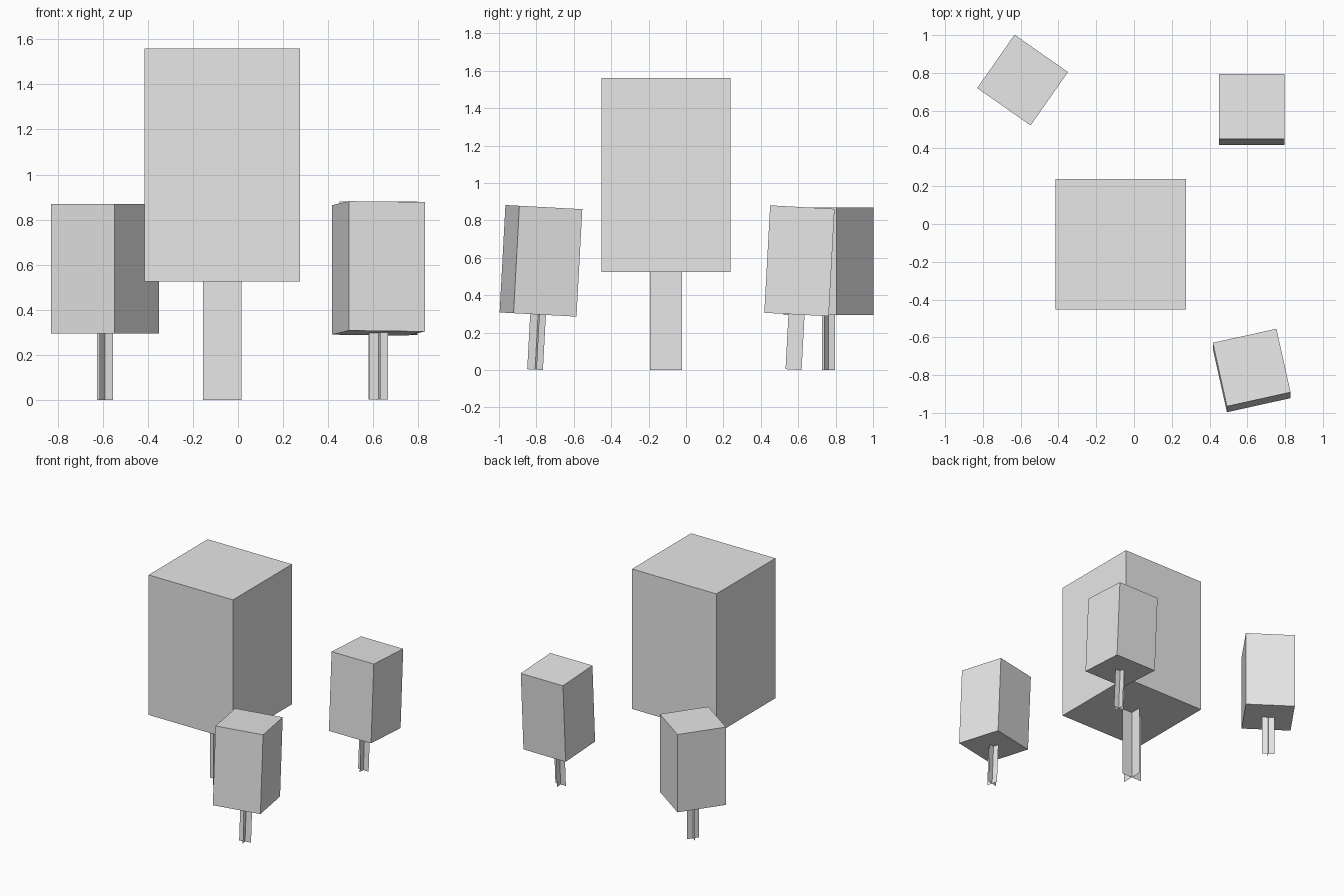
import bpy
import bmesh
from math import radians
from mathutils import Matrix, Vector

cube = bpy.data.objects.get("Cube")
if cube:
    bpy.data.objects.remove(cube, do_unlink=True)

# One plain grey for everything
grey = bpy.data.materials.new("plain_grey")
grey.use_nodes = True
colour = (0.8, 0.8, 0.8, 1.0)
grey.diffuse_color = colour
grey.node_tree.nodes["Principled BSDF"].inputs["Base Color"].default_value = colour


def finish(name, bm, placement):
    mesh = bpy.data.meshes.new(name)
    bm.to_mesh(mesh)
    bm.free()
    mesh.materials.append(grey)
    obj = bpy.data.objects.new(name, mesh)
    obj.matrix_world = placement
    bpy.context.collection.objects.link(obj)
    return obj


def box_crown(name, width, bottom, top, placement):
    bm = bmesh.new()
    shape = (Matrix.Translation((0, 0, (bottom + top) / 2))
             @ Matrix.Diagonal((width, width, top - bottom, 1)))
    bmesh.ops.create_cube(bm, size=1, matrix=shape)
    return finish(name, bm, placement)


def crossed_trunk(name, width, height, placement):
    # Two upright sheets crossing at right angles
    bm = bmesh.new()
    for turn in (0, 90):
        shape = (Matrix.Translation((0, 0, height / 2))
                 @ Matrix.Rotation(radians(turn), 4, 'Z')
                 @ Matrix.Diagonal((width, 1, height, 1))
                 @ Matrix.Rotation(radians(90), 4, 'X'))
        bmesh.ops.create_grid(bm, x_segments=1, y_segments=1, size=0.5, matrix=shape)
    return finish(name, bm, placement)


def tree(name, base, turn, lean, crown_width, trunk_width, bottom, top):
    placement = (Matrix.Translation(Vector(base))
                 @ Matrix.Rotation(radians(lean), 4, 'X')
                 @ Matrix.Rotation(radians(turn), 4, 'Z'))
    box_crown(name + "_crown", crown_width, bottom, top, placement)
    crossed_trunk(name + "_trunk", trunk_width, bottom, placement)


# Tall tree in the middle
tree("tall_tree", (-0.07, -0.107, 0), 0, 0, 0.69, 0.172, 0.525, 1.56)

# Three small trees around it
small = dict(crown_width=0.345, trunk_width=0.086, bottom=0.295, top=0.87)
tree("small_tree_back_right", (-0.59, 0.762, 0), -35, 0, **small)
tree("small_tree_back_left", (0.623, 0.575, 0.002), 0, -3.1, **small)
tree("small_tree_front_left", (0.623, -0.807, 0.002), 12.5, -3.1, **small)
